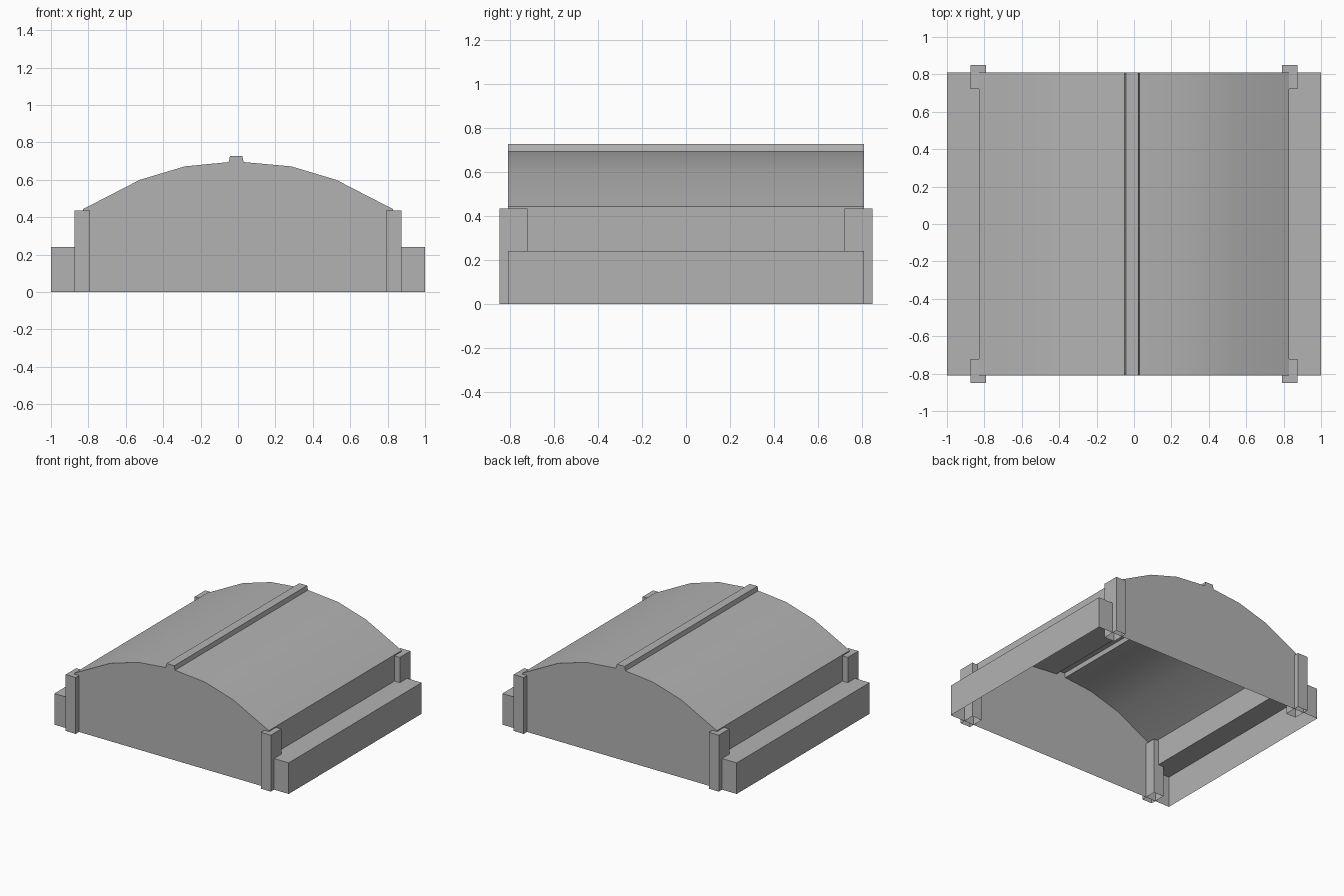
import bpy, bmesh, math

cube = bpy.data.objects.get("Cube")
if cube:
    bpy.data.objects.remove(cube, do_unlink=True)

grey = bpy.data.materials.new("plain grey")
grey.use_nodes = True
colour = (0.45, 0.45, 0.45, 1)
grey.diffuse_color = colour
grey.node_tree.nodes["Principled BSDF"].inputs["Base Color"].default_value = colour


def extrude_outline(name, outline, y0, y1):
    """Extrude an x-z outline along y; the first-to-last edge stays open (hollow underside)."""
    bm = bmesh.new()
    front = [bm.verts.new((x, y0, z)) for x, z in outline]
    back = [bm.verts.new((x, y1, z)) for x, z in outline]
    bm.faces.new(front)
    bm.faces.new(back[::-1])
    for i in range(len(outline) - 1):
        bm.faces.new((front[i], back[i], back[i + 1], front[i + 1]))
    bmesh.ops.recalc_face_normals(bm, faces=bm.faces)
    mesh = bpy.data.meshes.new(name)
    bm.to_mesh(mesh)
    bm.free()
    mesh.materials.append(grey)
    obj = bpy.data.objects.new(name, mesh)
    bpy.context.collection.objects.link(obj)
    return obj


# Hollow shell: side ledges, walls, curved roof and raised ridge in one profile
left_half = [(-1, 0), (-1, 0.24), (-0.83, 0.24), (-0.83, 0.443),
             (-0.525, 0.6), (-0.285, 0.672)]
ridge = [(-0.05, 0.695), (-0.043, 0.728), (0.023, 0.728), (0.03, 0.695)]
right_half = [(-x, z) for x, z in reversed(left_half)]
shell = extrude_outline("arched_shell", left_half + ridge + right_half, -0.81, 0.81)
bpy.context.view_layer.objects.active = shell
shell.select_set(True)
bpy.ops.object.shade_smooth_by_angle(angle=math.radians(30))

# Corner posts, open underneath
for side, sx in (("right", -1), ("left", 1)):
    for end, sy in (("front", -1), ("back", 1)):
        xa, xb = 0.79 * sx, 0.875 * sx
        outline = [(xa, 0), (xa, 0.435), (xb, 0.435), (xb, 0)]
        extrude_outline(f"{end}_{side}_post", outline, 0.722 * sy, 0.85 * sy)
